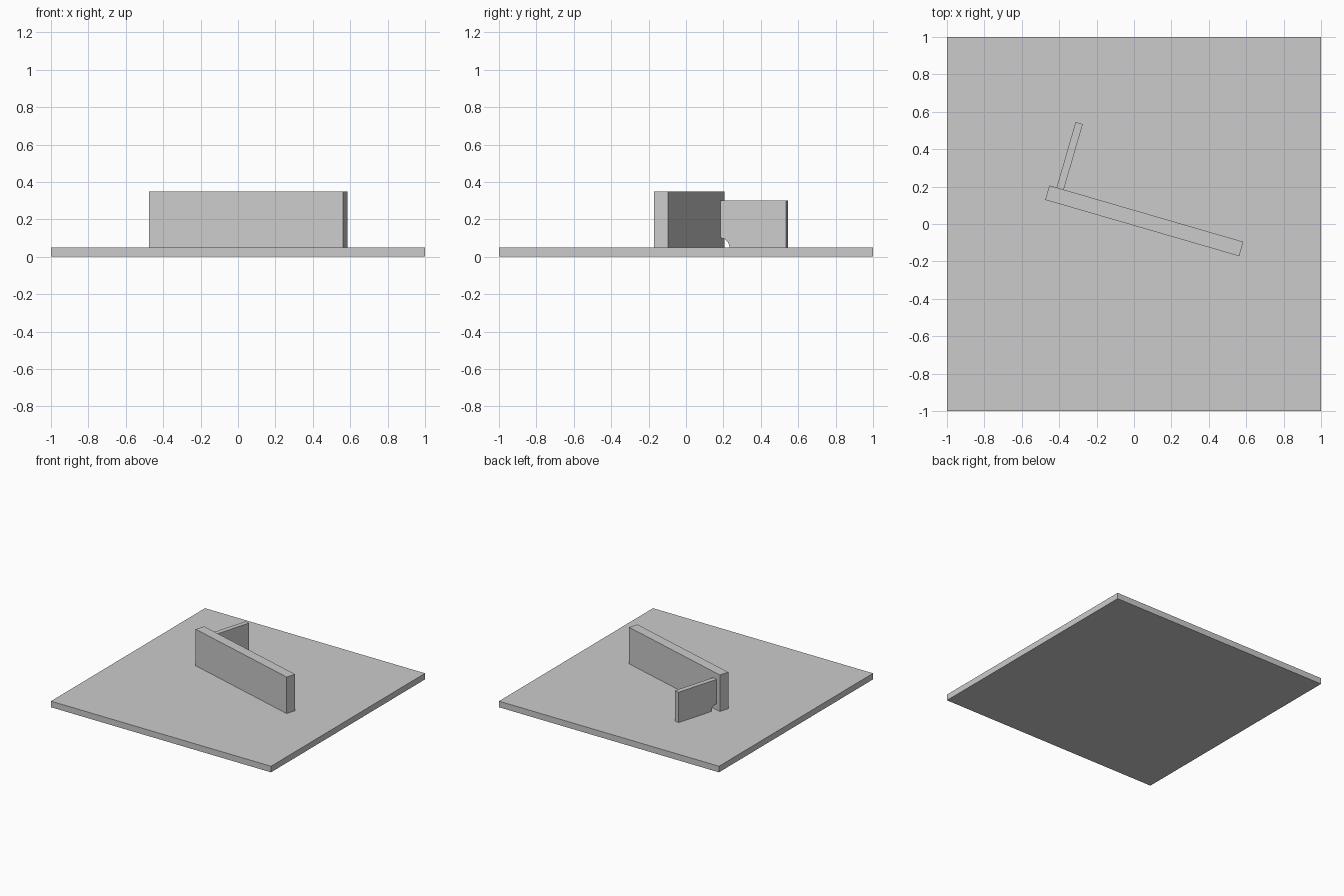
import bpy
import math
from mathutils import Matrix

cube = bpy.data.objects.get("Cube")
if cube:
    bpy.data.objects.remove(cube, do_unlink=True)

# Single grey material
grey = bpy.data.materials.new("plain grey")
grey.use_nodes = True
grey.diffuse_color = (0.6, 0.6, 0.6, 1)
grey.node_tree.nodes["Principled BSDF"].inputs["Base Color"].default_value = (0.6, 0.6, 0.6, 1)


def extrude_profile(name, profile, start, depth, axis, matrix):
    """Prism from a 2D outline, extruded along local z or local x."""
    def place(a, b, d):
        return (a, b, d) if axis == "z" else (d, a, b)

    n = len(profile)
    verts = [place(a, b, d) for d in (start, start + depth) for a, b in profile]
    faces = [tuple(reversed(range(n))), tuple(range(n, 2 * n))]
    faces += [(i, (i + 1) % n, (i + 1) % n + n, i + n) for i in range(n)]
    mesh = bpy.data.meshes.new(name)
    mesh.from_pydata(verts, [], faces)
    mesh.materials.append(grey)
    obj = bpy.data.objects.new(name, mesh)
    obj.matrix_world = matrix
    bpy.context.collection.objects.link(obj)
    return obj


def rectangle(half_x, half_y):
    return [(-half_x, -half_y), (half_x, -half_y), (half_x, half_y), (-half_x, half_y)]


# Square base plate
BASE = 0.05
extrude_profile("base_plate", rectangle(1, 1), 0, BASE, "z", Matrix())

# Upright plate, turned on the base
turned = Matrix.Translation((0.055, 0.017, BASE)) @ Matrix.Rotation(math.radians(-16.2), 4, "Z")
extrude_profile("upright_plate", rectangle(0.54, 0.04), 0, 0.30, "z", turned)

# Stiffener with a quarter-round cutout in its lower inner corner
INNER, OUTER, HEIGHT, RADIUS = 0.04, 0.405, 0.25, 0.05
arc = [(INNER + RADIUS * math.sin(t), RADIUS * math.cos(t))
       for t in (math.pi / 2 * i / 12 for i in range(13))]
outline = arc + [(OUTER, 0), (OUTER, HEIGHT), (INNER, HEIGHT)]
stiffener = extrude_profile("stiffener", outline, -0.50, 0.04, "x", turned)

# Smooth only the round cutout
for face in stiffener.data.polygons[2:14]:
    face.use_smooth = True
stiffener.data.set_sharp_from_angle(angle=math.radians(30))
